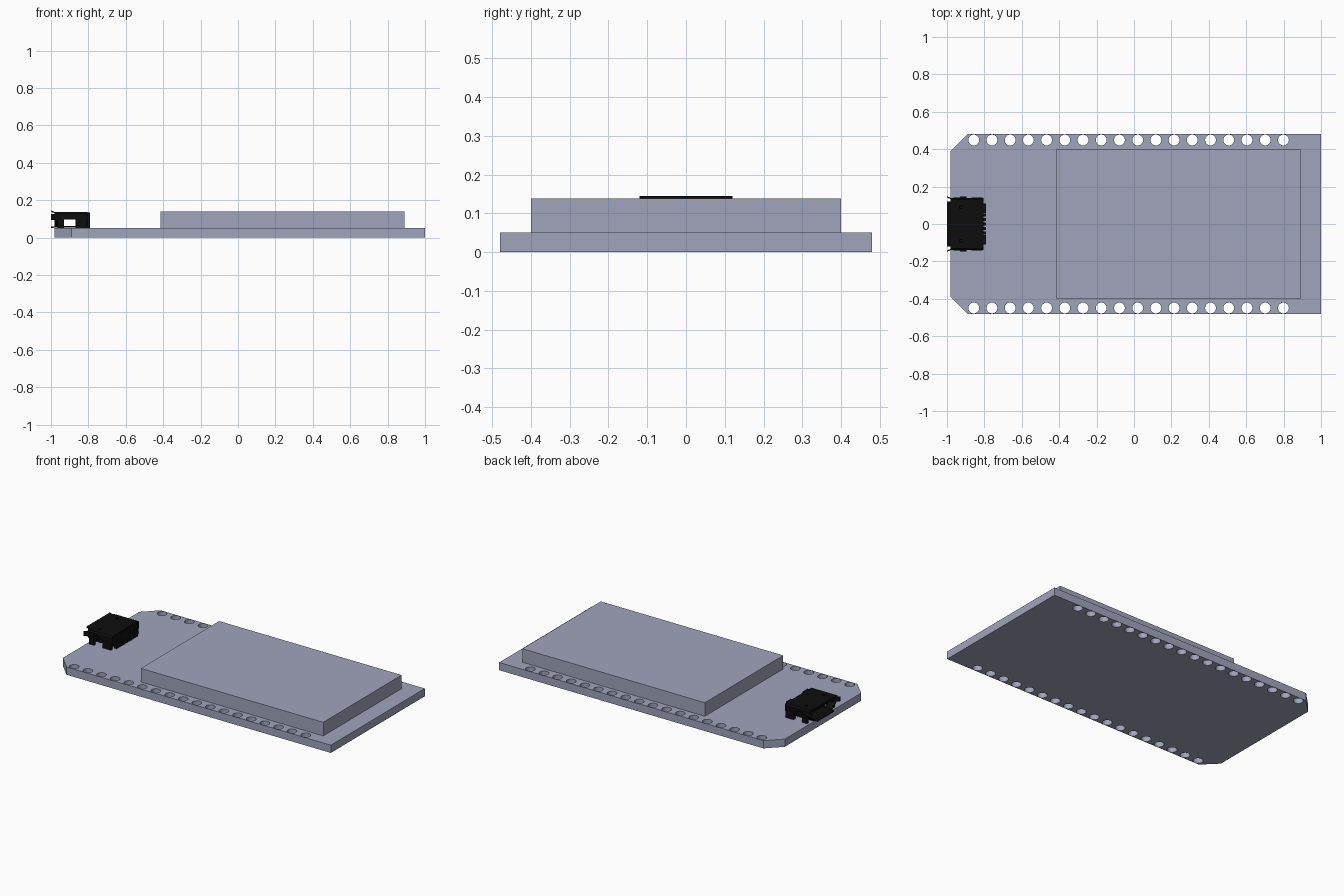
import bpy, bmesh, math
from mathutils import Matrix, Vector

cube = bpy.data.objects.get("Cube")
if cube:
    bpy.data.objects.remove(cube, do_unlink=True)


def material(name, rgb):
    m = bpy.data.materials.new(name)
    m.use_nodes = True
    m.diffuse_color = (*rgb, 1)
    bsdf = next(n for n in m.node_tree.nodes if n.type == 'BSDF_PRINCIPLED')
    bsdf.inputs["Base Color"].default_value = (*rgb, 1)
    return m


GREY = material("blue grey", (0.35, 0.375, 0.50))
BLACK = material("black", (0.004, 0.004, 0.004))


def make_object(name, bm, mat):
    bmesh.ops.recalc_face_normals(bm, faces=bm.faces)
    mesh = bpy.data.meshes.new(name)
    bm.to_mesh(mesh)
    bm.free()
    ob = bpy.data.objects.new(name, mesh)
    bpy.context.collection.objects.link(ob)
    if mat:
        mesh.materials.append(mat)
    return ob


def add_box(bm, x, y, z):
    """Add a box spanning the given (min, max) ranges."""
    size = Vector((x[1] - x[0], y[1] - y[0], z[1] - z[0]))
    mid = Vector((sum(x) / 2, sum(y) / 2, sum(z) / 2))
    bmesh.ops.create_cube(bm, size=1, matrix=Matrix.Translation(mid) @ Matrix.Diagonal((*size, 1)))


def boxes(name, spans, mat):
    bm = bmesh.new()
    for span in spans:
        add_box(bm, *span)
    return make_object(name, bm, mat)


def add_prism(bm, points, offset):
    face = bm.faces.new([bm.verts.new(p) for p in points])
    moved = bmesh.ops.extrude_face_region(bm, geom=[face])["geom"]
    # keep the starting cap so the solid is closed
    verts = [g for g in moved if isinstance(g, bmesh.types.BMVert)]
    bmesh.ops.translate(bm, verts=verts, vec=offset)


def cut(target, cutter):
    """Subtract the cutter, then discard it."""
    cutter.hide_render = True
    mod = target.modifiers.new("cut", 'BOOLEAN')
    mod.operation, mod.solver, mod.object = 'DIFFERENCE', 'EXACT', cutter
    bpy.context.view_layer.update()
    deps = bpy.context.evaluated_depsgraph_get()
    result = bpy.data.meshes.new_from_object(target.evaluated_get(deps))
    target.modifiers.clear()
    target.data = result
    bpy.data.objects.remove(cutter, do_unlink=True)


# Circuit board with two chamfered corners at the connector end
bm = bmesh.new()
outline = [(-0.98, -0.39), (-0.89, -0.48), (1, -0.48), (1, 0.48), (-0.89, 0.48), (-0.98, 0.39)]
add_prism(bm, [(x, y, 0) for x, y in outline], (0, 0, 0.05))
board = make_object("circuit_board", bm, GREY)

# Two rows of pin holes
bm = bmesh.new()
for side in (-1, 1):
    for i in range(18):
        bmesh.ops.create_cone(bm, cap_ends=True, segments=24, radius1=0.029, radius2=0.029, depth=0.2,
                              matrix=Matrix.Translation((-0.857 + i * 0.0974, side * 0.449, 0.025)))
cut(board, make_object("hole_cutter", bm, None))

# Screen module
boxes("display_panel", [((-0.415, 0.89), (-0.40, 0.40), (0.05, 0.138))], GREY)

# Connector shell: hollow tube, narrower at the bottom
half = [(0.095, 0.053), (0.13, 0.082), (0.14, 0.092), (0.14, 0.127), (0.13, 0.137)]
outer = half + [(-y, z) for y, z in reversed(half)]
inner = [(y * 0.93, 0.095 + (z - 0.095) * 0.82) for y, z in outer]
bm = bmesh.new()
rings = [[bm.verts.new((x, y, z)) for y, z in ring]
         for x, ring in ((-0.98, outer), (-0.805, outer), (-0.805, inner), (-0.98, inner))]
n = len(outer)
for k in range(4):
    a, b = rings[k], rings[(k + 1) % 4]
    for i in range(n):
        j = (i + 1) % n
        bm.faces.new((a[i], a[j], b[j], b[i]))
shell = make_object("connector_shell", bm, BLACK)

# Side slots, latch windows in the top
cut(shell, boxes("slot_cutter", [((-0.93, -0.87), (-0.3, 0.3), (0.061, 0.097))], None))
cut(shell, boxes("window_cutter", [((-0.932, -0.918), (s * 0.09 - 0.008, s * 0.09 + 0.008), (0.12, 0.2))
                                   for s in (-1, 1)], None))

# Flared lips around the mouth
bm = bmesh.new()
t = 0.007
add_prism(bm, [(-0.98, -0.12, 0.137), (-1, -0.12, 0.145), (-1, -0.12, 0.145 - t),
               (-0.98, -0.12, 0.137 - t)], (0, 0.24, 0))
add_prism(bm, [(-0.98, -0.085, 0.053 + t), (-1, -0.085, 0.051 + t), (-1, -0.085, 0.051),
               (-0.98, -0.085, 0.053)], (0, 0.17, 0))
for s in (-1, 1):
    add_prism(bm, [(-0.98, s * 0.14, 0.095), (-1, s * 0.148, 0.095), (-1, s * (0.148 - t), 0.095),
                   (-0.98, s * (0.14 - t), 0.095)], (0, 0, 0.03))
make_object("connector_lips", bm, BLACK)

# Insulator block at the back with the contact tongue
boxes("connector_insulator", [((-0.855, -0.81), (-0.088, 0.088), (0.06, 0.13)),
                              ((-0.965, -0.85), (-0.085, 0.085), (0.1, 0.115))], BLACK)

# Mounting feet, side latches and rear tabs
spans = []
for s in (-1, 1):
    def mirrored(a, b):
        return tuple(sorted((s * a, s * b)))
    spans += [((-0.87, -0.81), mirrored(0.125, 0.142), (0.05, 0.1)),
              ((-0.965, -0.93), mirrored(0.125, 0.142), (0.05, 0.1)),
              ((-0.93, -0.895), mirrored(0.135, 0.147), (0.1, 0.115)),
              ((-0.81, -0.792), mirrored(0.06, 0.11), (0.052, 0.135))]
boxes("connector_feet", spans, BLACK)

# Row of five solder contacts
boxes("connector_contacts", [((-0.82, -0.792), (i * 0.024 - 0.007, i * 0.024 + 0.007), (0.05, 0.062))
                             for i in range(-2, 3)], BLACK)
